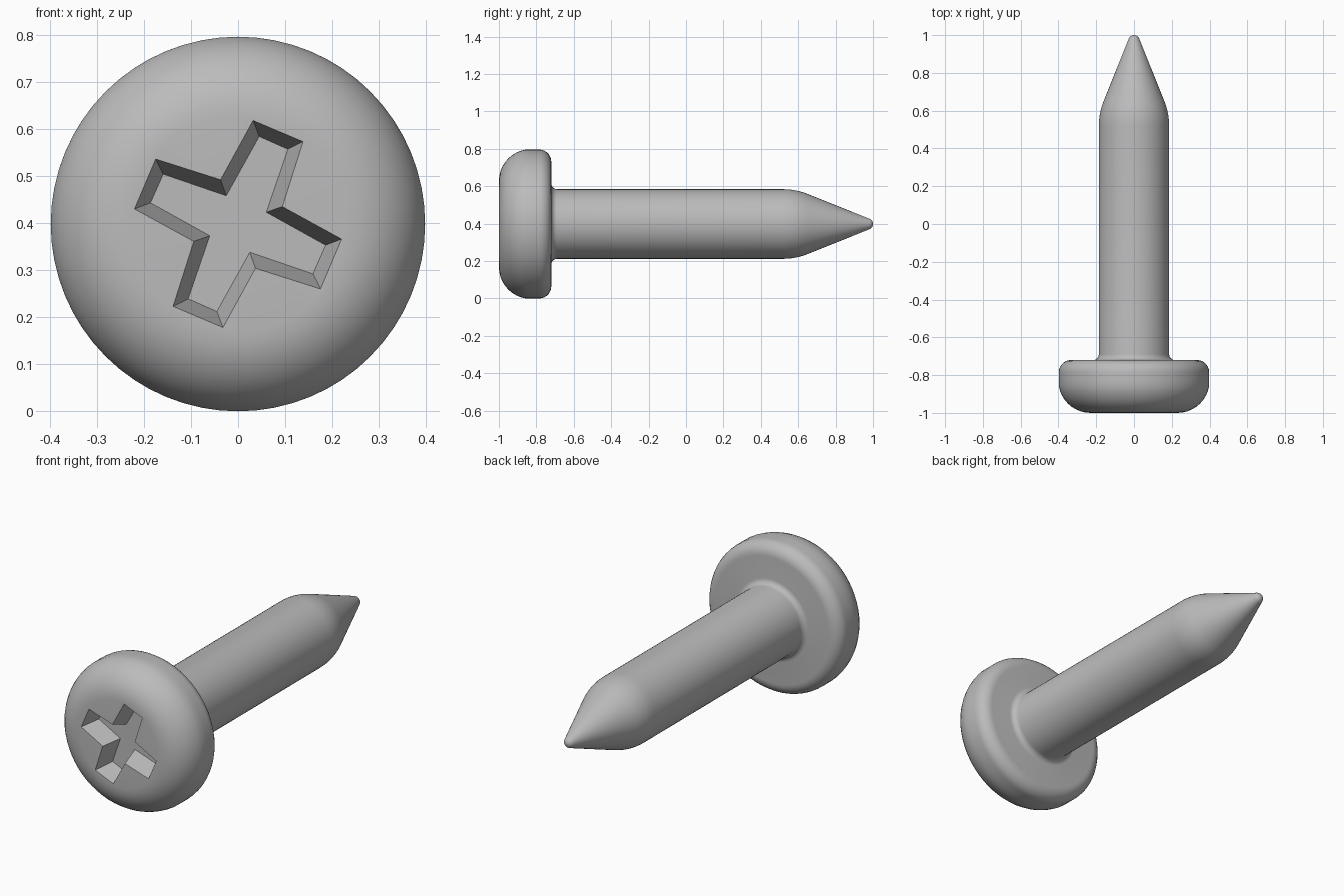
import bpy, bmesh
from math import sin, cos, pi, radians

cube = bpy.data.objects.get("Cube")
if cube:
    bpy.data.objects.remove(cube, do_unlink=True)

SIDES = 64
MID = 0.398          # height of the screw axis, equal to the head radius
FRONT = -1.0
DEPTH = 0.10         # depth of the cross recess


def arc(y, r, radius, start, end, steps):
    """Profile arc; angle 0 points outward from the axis, 90 toward the tip."""
    angles = [radians(start + (end - start) * i / steps) for i in range(steps + 1)]
    return [(y + radius * sin(a), r + radius * cos(a)) for a in angles]


def loop(bm, points, y):
    verts = [bm.verts.new((x, y, MID + z)) for x, z in points]
    edges = [bm.edges.new((v, verts[i - 1])) for i, v in enumerate(verts)]
    return verts, edges


def bridge(bm, a, b):
    for i in range(len(a)):
        bm.faces.new((a[i - 1], a[i], b[i], b[i - 1]))


def cross(arm):
    """Repeat the three corners of one arm four times around the axis."""
    points = []
    for _ in range(4):
        points += arm
        arm = [(z, -x) for x, z in arm]
    return points


# Head, neck fillet, shank, bend into the cone, and rounded tip
profile = arc(-0.83, 0.23, 0.17, -90, 0, 10)
profile[0] = (FRONT, 0.23)
profile = [(y, min(r, MID)) for y, r in profile]
profile += arc(-0.785, 0.333, 0.065, 0, 90, 7)
profile += arc(-0.69, 0.216, 0.03, 270, 180, 5)
profile += arc(0.52, -0.164, 0.35, 0, 22, 6)
profile += arc(0.97, 0, 0.03, 22, 82, 5)

bm = bmesh.new()
rings = []
for y, r in profile:
    circle = [(r * cos(2 * pi * i / SIDES), r * sin(2 * pi * i / SIDES)) for i in range(SIDES)]
    rings.append(loop(bm, circle, y))
for (a, _), (b, _) in zip(rings, rings[1:]):
    bridge(bm, a, b)
tip = bm.verts.new((0, 1, MID))
last = rings[-1][0]
for i in range(SIDES):
    bm.faces.new((last[i - 1], last[i], tip))

# Tapered cross recess in the flat front
rim, rim_edges = loop(bm, cross([(0.032, 0.22), (0.138, 0.175), (0.094, 0.037)]), FRONT)
floor, _ = loop(bm, cross([(0.045, 0.186), (0.106, 0.159), (0.06, 0.025)]), FRONT + DEPTH)
bridge(bm, rim, floor)
bm.faces.new(floor)
bmesh.ops.triangle_fill(bm, use_beauty=True, edges=rings[0][1] + rim_edges, normal=(0, -1, 0))
bmesh.ops.recalc_face_normals(bm, faces=bm.faces)

mesh = bpy.data.meshes.new("screw")
bm.to_mesh(mesh)
bm.free()
screw = bpy.data.objects.new("screw", mesh)
bpy.context.collection.objects.link(screw)

# Plain grey metal colour
grey = bpy.data.materials.new("steel_grey")
grey.use_nodes = True
colour = (0.5, 0.5, 0.5, 1)
grey.diffuse_color = colour
grey.node_tree.nodes["Principled BSDF"].inputs["Base Color"].default_value = colour
mesh.materials.append(grey)

bpy.ops.object.select_all(action="DESELECT")
screw.select_set(True)
bpy.context.view_layer.objects.active = screw
bpy.ops.object.shade_smooth_by_angle(angle=radians(30))
